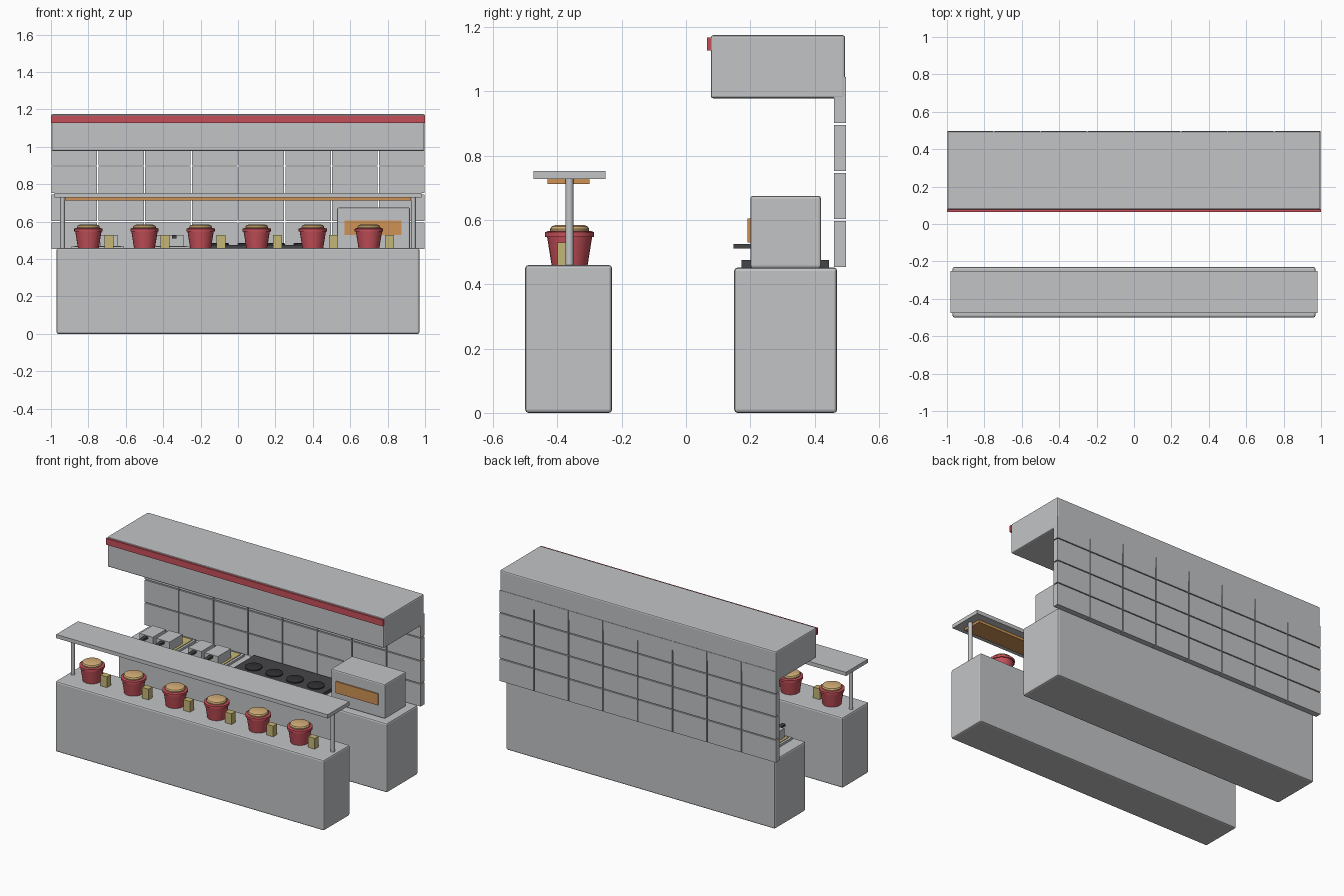
import bpy, bmesh, math

if "Cube" in bpy.data.objects:
    bpy.data.objects.remove(bpy.data.objects["Cube"])


def mat(name, rgb):
    m = bpy.data.materials.new(name)
    m.diffuse_color = (*rgb, 1)
    m.use_nodes = True
    m.node_tree.nodes["Principled BSDF"].inputs["Base Color"].default_value = m.diffuse_color
    return m


STEEL = mat("steel_grey", (0.54, 0.55, 0.56))
RED = mat("red", (0.56, 0.08, 0.10))
ORANGE = mat("warm_orange", (0.62, 0.29, 0.09))
CRUST = mat("crust_tan", (0.66, 0.43, 0.19))
YELLOW = mat("pale_yellow", (0.56, 0.47, 0.18))
DARK = mat("dark_grey", (0.06, 0.06, 0.065))
BLACK = mat("near_black", (0.03, 0.03, 0.033))


def finish(name, bm, material):
    me = bpy.data.meshes.new(name)
    bmesh.ops.recalc_face_normals(bm, faces=bm.faces)
    bm.to_mesh(me)
    bm.free()
    me.materials.append(material)
    ob = bpy.data.objects.new(name, me)
    bpy.context.collection.objects.link(ob)
    return ob


def box(name, x, y, z, material, bevel=0):
    """Box from (min, max) ranges, with optional bevelled edges."""
    bm = bmesh.new()
    bmesh.ops.create_cube(bm, size=1)
    for v in bm.verts:
        v.co = [(r[0] + r[1]) / 2 + c * (r[1] - r[0]) for r, c in zip((x, y, z), v.co)]
    if bevel:
        bmesh.ops.bevel(bm, geom=bm.edges[:], offset=bevel, segments=2,
                        profile=0.5, affect='EDGES')
    return finish(name, bm, material)


def lathe(name, profile, loc, material, sides=24):
    """Closed solid spun from (radius, height) points, bottom to top."""
    bm = bmesh.new()
    rings = []
    for r, z in profile:
        rings.append([bm.verts.new((loc[0] + r * math.cos(2 * math.pi * i / sides),
                                    loc[1] + r * math.sin(2 * math.pi * i / sides),
                                    loc[2] + z)) for i in range(sides)])
    for a, b in zip(rings, rings[1:]):
        for i in range(sides):
            j = (i + 1) % sides
            bm.faces.new((a[i], a[j], b[j], b[i]))
    bm.faces.new(rings[0])
    bm.faces.new(rings[-1])
    ob = finish(name, bm, material)
    bpy.ops.object.select_all(action='DESELECT')
    ob.select_set(True)
    bpy.context.view_layer.objects.active = ob
    bpy.ops.object.shade_smooth_by_angle(angle=math.radians(35))
    return ob


# Counters and overhead hood with its red band
box("front_counter", (-0.97, 0.97), (-0.50, -0.23), (0, 0.46), STEEL, 0.01)
box("back_counter", (-0.97, 0.97), (0.15, 0.47), (0, 0.452), STEEL, 0.01)
box("hood", (-0.998, 0.998), (0.077, 0.495), (0.978, 1.175), STEEL, 0.008)
box("hood_band", (-1, 1), (0.065, 0.08), (1.127, 1.168), RED)

# Wall of separate tiles
for row in range(4):
    for col in range(8):
        x0, z0 = -1 + col * 0.25, 0.453 + row * 0.1495
        box(f"wall_tile_{row}_{col}", (x0 + 0.003, x0 + 0.247), (0.46, 0.4975),
            (z0, z0 + 0.1435), STEEL)

# Pass shelf on posts, with a warming strip underneath
box("pass_shelf", (-0.98, 0.98), (-0.475, -0.25), (0.728, 0.752), STEEL)
box("warming_strip", (-0.925, 0.925), (-0.43, -0.30), (0.712, 0.728), ORANGE)
for side in (-1, 1):
    lathe("shelf_post", [(0.0125, 0), (0.0125, 0.27)],
          (side * 0.938, -0.3625, 0.459), STEEL, 16)

# Filled buckets and small cartons
for i in range(6):
    x = -0.80 + 0.3 * i
    lathe("bucket", [(0.056, 0), (0.070, 0.088), (0.076, 0.088), (0.076, 0.103),
                     (0.068, 0.106)], (x, -0.362, 0.459), RED)
    lathe("bucket_food", [(0.060, 0), (0.061, 0.012), (0.056, 0.020), (0.045, 0.024)],
          (x, -0.362, 0.56), CRUST)
    box("carton", (x + 0.086, x + 0.134), (-0.40, -0.36), (0.459, 0.53), YELLOW)

# Two fryers, each with oil and a pair of baskets
for x in (-0.75, -0.40):
    box("fryer", (x - 0.14, x + 0.14), (0.175, 0.44), (0.45, 0.466), STEEL)
    box("fryer_oil", (x - 0.125, x + 0.125), (0.19, 0.425), (0.464, 0.470), YELLOW)
    for dx in (-0.06, 0.06):
        box("fry_basket", (x + dx - 0.048, x + dx + 0.048), (0.21, 0.345),
            (0.47, 0.53), STEEL)
        box("basket_handle", (x + dx - 0.012, x + dx + 0.012), (0.147, 0.212),
            (0.511, 0.525), DARK)

# Cooktop with four burners
box("cooktop", (-0.195, 0.445), (0.172, 0.445), (0.45, 0.475), DARK)
for i in range(4):
    lathe("burner", [(0.052, 0), (0.052, 0.008), (0.046, 0.011)],
          (-0.10 + 0.15 * i, 0.303, 0.474), BLACK)

# Warming oven with a glowing window
box("oven", (0.53, 0.92), (0.20, 0.42), (0.45, 0.675), STEEL, 0.008)
box("oven_window", (0.57, 0.875), (0.192, 0.201), (0.53, 0.605), ORANGE)
